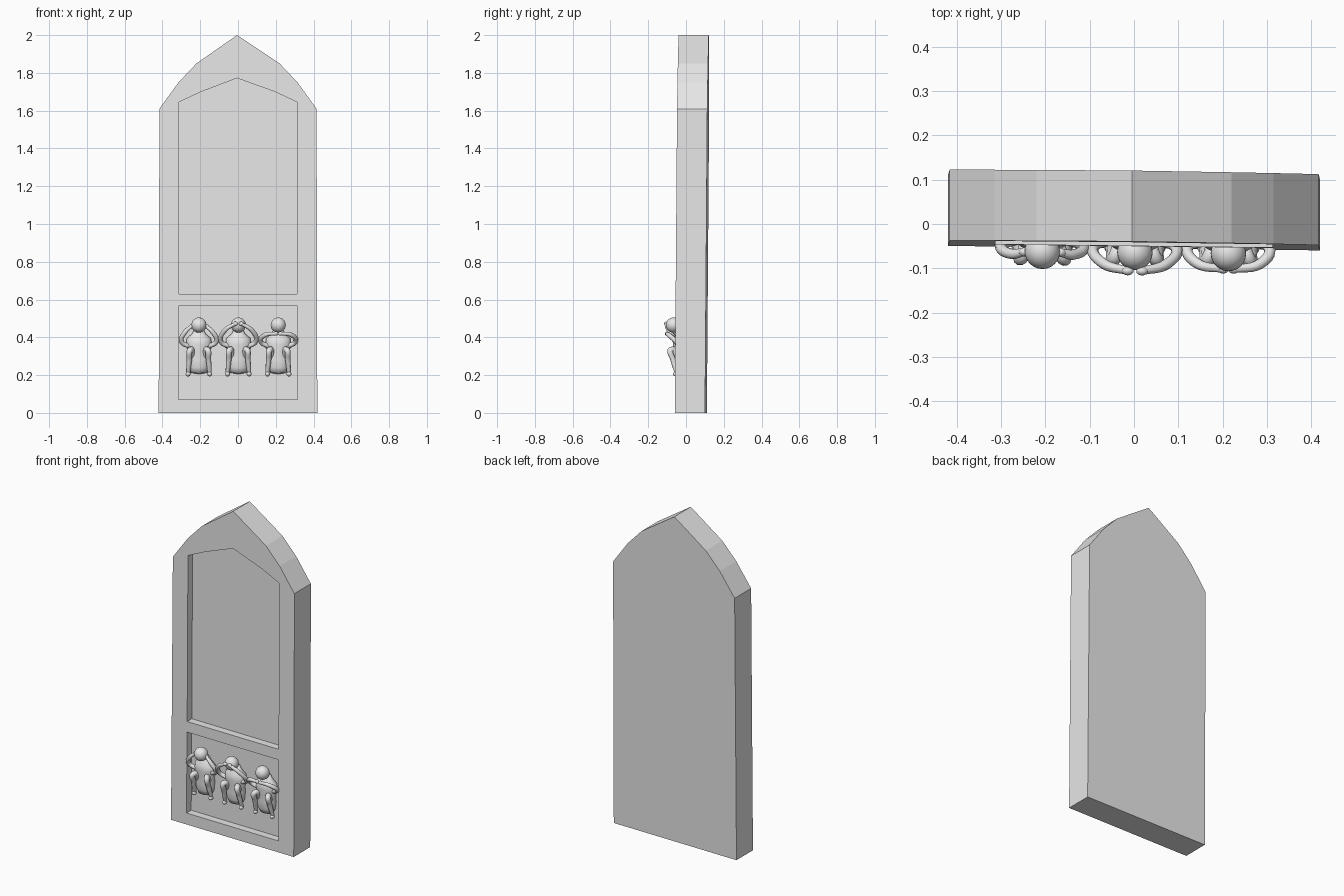
import bpy, bmesh, math
from mathutils import Matrix, Vector

cube = bpy.data.objects.get("Cube")
if cube:
    bpy.data.objects.remove(cube, do_unlink=True)

# Single stone material
stone = bpy.data.materials.new("grey stone")
stone.use_nodes = True
stone.diffuse_color = (0.8, 0.8, 0.8, 1)
stone.node_tree.nodes["Principled BSDF"].inputs["Base Color"].default_value = (0.8, 0.8, 0.8, 1)

# The whole stone leans back a little and is turned slightly
LEAN = Matrix(((1, 0, 0, 0), (-0.012, 1, 0.0075, -0.0075), (0, 0, 1, 0), (0, 0, 0, 1)))
FRONT, BACK, PANEL = -0.047, 0.113, -0.002


def add_object(name, bm):
    bmesh.ops.recalc_face_normals(bm, faces=bm.faces)
    mesh = bpy.data.meshes.new(name)
    bm.to_mesh(mesh)
    bm.free()
    mesh.materials.append(stone)
    obj = bpy.data.objects.new(name, mesh)
    bpy.context.collection.objects.link(obj)
    return obj


def prism(name, outline, y0, y1):
    """Extrude an (x, z) outline from y0 to y1."""
    bm = bmesh.new()
    face = bm.faces.new([bm.verts.new((x, y0, z)) for x, z in outline])
    new = bmesh.ops.extrude_face_region(bm, geom=[face])["geom"]
    moved = [v for v in new if isinstance(v, bmesh.types.BMVert)]
    bmesh.ops.translate(bm, verts=moved, vec=(0, y1 - y0, 0))
    return add_object(name, bm)


def activate(obj):
    bpy.ops.object.select_all(action="DESELECT")
    obj.select_set(True)
    bpy.context.view_layer.objects.active = obj


def ball(name, centre, radii):
    bm = bmesh.new()
    bmesh.ops.create_uvsphere(bm, u_segments=24, v_segments=14, radius=1)
    bmesh.ops.transform(bm, verts=bm.verts,
                        matrix=Matrix.Translation(centre) @ Matrix.Diagonal((*radii, 1)))
    obj = add_object(name, bm)
    obj.data.shade_smooth()
    return obj


def torso(name, x):
    """Turned body, flattened front to back."""
    profile = [(0.001, 0.205), (0.042, 0.212), (0.056, 0.24), (0.06, 0.28), (0.058, 0.32),
               (0.068, 0.36), (0.064, 0.395), (0.035, 0.42), (0.026, 0.44), (0.001, 0.45)]
    bm = bmesh.new()
    edges = []
    verts = [bm.verts.new((r, 0, z)) for r, z in profile]
    for a, b in zip(verts, verts[1:]):
        edges.append(bm.edges.new((a, b)))
    bmesh.ops.spin(bm, geom=verts + edges, cent=(0, 0, 0), axis=(0, 0, 1),
                   angle=2 * math.pi, steps=24, use_merge=True)
    bmesh.ops.remove_doubles(bm, verts=bm.verts, dist=0.0005)
    bmesh.ops.transform(bm, verts=bm.verts, matrix=Matrix.Translation((x, -0.018, 0))
                        @ Matrix.Diagonal((1, 0.65, 1, 1)))
    obj = add_object(name, bm)
    obj.data.shade_smooth()
    return obj


def limb(name, points, radii):
    """Tapered tube through the points, turned into a mesh."""
    curve = bpy.data.curves.new(name, "CURVE")
    curve.dimensions = "3D"
    curve.bevel_depth = 1
    curve.bevel_resolution = 3
    curve.use_fill_caps = True
    curve.resolution_u = 6
    spline = curve.splines.new("BEZIER")
    spline.bezier_points.add(len(points) - 1)
    for p, co, r in zip(spline.bezier_points, points, radii):
        p.co, p.radius = co, r
        p.handle_left_type = p.handle_right_type = "AUTO"
    obj = bpy.data.objects.new(name, curve)
    bpy.context.collection.objects.link(obj)
    curve.materials.append(stone)
    activate(obj)
    bpy.ops.object.convert(target="MESH")
    obj = bpy.context.object
    obj.data.shade_smooth()
    return obj


parts = []

# Pointed slab
half = [(0.42, 0), (0.416, 1.61), (0.315, 1.75), (0.22, 1.85)]
slab = prism("slab", half + [(-0.005, 2)] + [(-x, z) for x, z in reversed(half)], FRONT, BACK)
parts.append(slab)

# Two sunken panels cut into the front
upper = [(0.313, 0.63), (0.313, 1.645), (0.195, 1.7)]
lower = [(0.314, 0.07), (0.314, 0.565)]
panels = [upper + [(-0.005, 1.772)] + [(-x, z) for x, z in reversed(upper)],
          lower + [(-x, z) for x, z in reversed(lower)]]
for outline in panels:
    cutter = prism("panel_cutter", outline, FRONT - 0.1, PANEL)
    cutter.hide_render = True
    mod = slab.modifiers.new("panel", "BOOLEAN")
    mod.operation, mod.solver, mod.object = "DIFFERENCE", "EXACT", cutter
    activate(slab)
    bpy.ops.object.modifier_apply(modifier=mod.name)
    bpy.data.objects.remove(cutter, do_unlink=True)

# Three seated figures: hands on ears, eyes and mouth
figures = {
    "ears": (-0.207, (0.04, -0.062, 0.458)),
    "eyes": (0.002, (0.016, -0.102, 0.472)),
    "mouth": (0.213, (0.012, -0.095, 0.42)),
}
for label, (cx, hand) in figures.items():
    parts.append(torso(label + "_figure_body", cx))
    parts.append(ball(label + "_figure_head", (cx, -0.06, 0.465), (0.04, 0.04, 0.04)))
    for side, word in ((1, "left"), (-1, "right")):
        def at(x, y, z):
            return Vector((cx + side * x, y, z))
        hx, hy, hz = hand
        arm = [at(0.045, -0.03, 0.35), at(0.092, -0.046, 0.378),
               at(0.07, (hy - 0.055) / 2 - 0.008, (hz + 0.395) / 2 + 0.005), at(hx, hy, hz)]
        parts.append(limb(f"{label}_figure_{word}_arm", arm, (0.012, 0.013, 0.012, 0.009)))
        parts.append(ball(f"{label}_figure_{word}_hand", at(hx, hy, hz), (0.013, 0.01, 0.011)))
        leg = [at(0.035, -0.03, 0.29), at(0.045, -0.07, 0.335),
               at(0.051, -0.06, 0.28), at(0.057, -0.04, 0.21)]
        parts.append(limb(f"{label}_figure_{word}_leg", leg, (0.016, 0.016, 0.014, 0.011)))
        parts.append(ball(f"{label}_figure_{word}_foot", at(0.057, -0.044, 0.206),
                          (0.013, 0.016, 0.013)))

# Lean everything together
for obj in parts:
    obj.data.transform(LEAN)
    obj.data.update()
